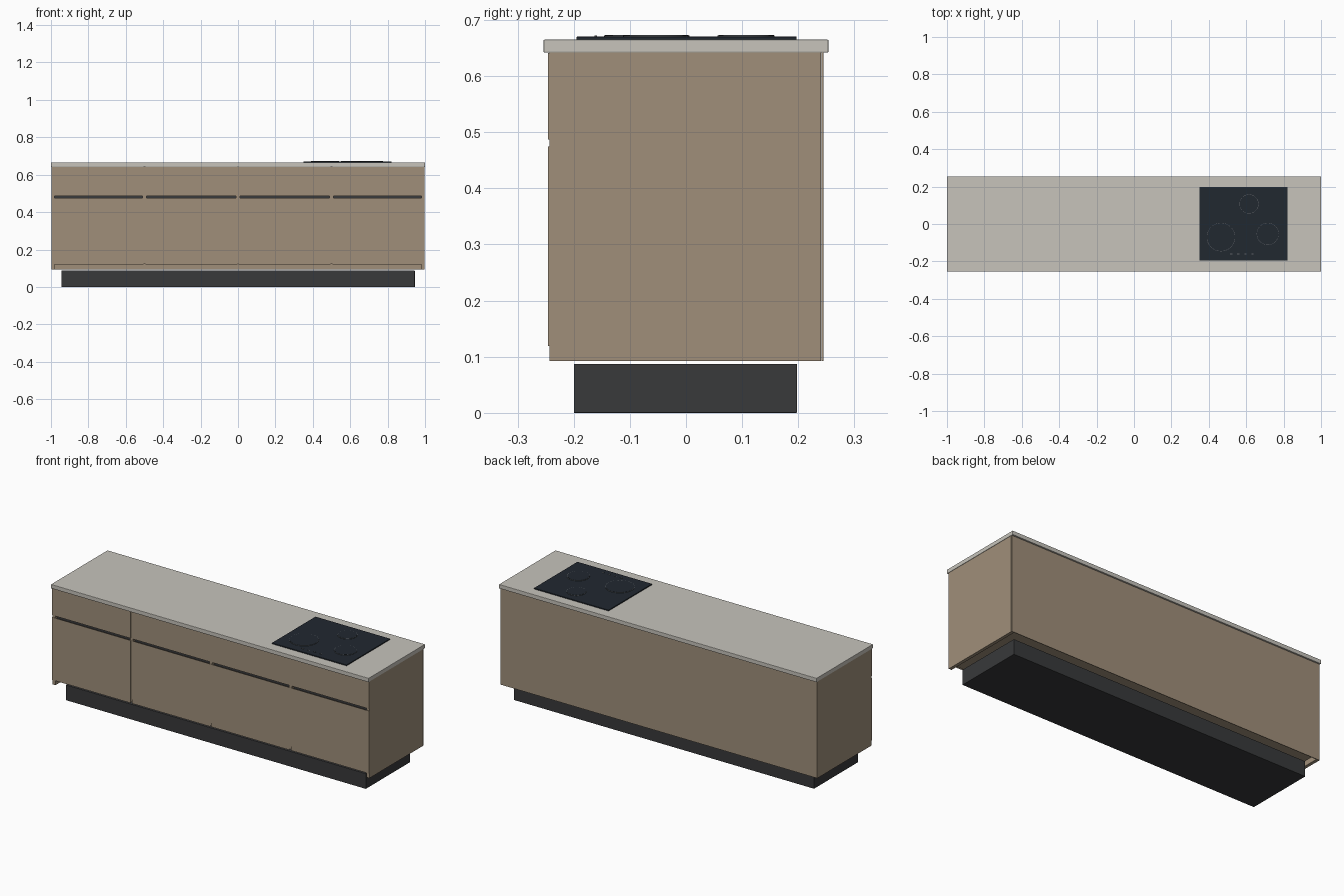
import bpy, bmesh, math

if "Cube" in bpy.data.objects:
    bpy.data.objects.remove(bpy.data.objects["Cube"])


def material(name, color):
    m = bpy.data.materials.new(name)
    m.diffuse_color = (*color, 1)
    m.use_nodes = True
    m.node_tree.nodes["Principled BSDF"].inputs["Base Color"].default_value = m.diffuse_color
    return m


WOOD = material("wood", (0.35, 0.275, 0.195))
STONE = material("stone", (0.57, 0.55, 0.50))
DARK = material("dark_plinth", (0.04, 0.041, 0.043))
GLASS = material("black_glass", (0.015, 0.021, 0.03))
MARK = material("hob_marking", (0.12, 0.13, 0.14))


def box(name, x, y, z, mat, bevel=0.0):
    """Box from (min, max) pairs on each axis."""
    bm = bmesh.new()
    bmesh.ops.create_cube(bm, size=1)
    for v in bm.verts:
        v.co = [(a + b) / 2 + c * (b - a) for (a, b), c in zip((x, y, z), v.co)]
    me = bpy.data.meshes.new(name)
    bm.to_mesh(me)
    bm.free()
    ob = bpy.data.objects.new(name, me)
    bpy.context.collection.objects.link(ob)
    me.materials.append(mat)
    if bevel:
        mod = ob.modifiers.new("bevel", 'BEVEL')
        mod.width = bevel
        mod.segments = 2
    return ob


def disc(name, x, y, r, z0, z1, mat):
    bpy.ops.mesh.primitive_cylinder_add(vertices=48, radius=r, depth=z1 - z0,
                                        location=(x, y, (z0 + z1) / 2))
    ob = bpy.context.object
    ob.name = name
    ob.data.materials.append(mat)
    bpy.ops.object.shade_smooth_by_angle(angle=math.radians(30))


# Plinth and worktop
box("plinth", (-0.945, 0.945), (-0.2, 0.198), (0, 0.087), DARK, 0.001)
box("countertop", (-1, 1), (-0.254, 0.254), (0.642, 0.665), STONE, 0.002)

# Carcass: sides and back reach lower than the raised floor panel
for s, side in ((-1, "left"), (1, "right")):
    box(f"{side}_side_panel", tuple(sorted((s * 0.98, s * 0.998))),
        (-0.243, 0.2405), (0.092, 0.642), WOOD)
box("back_panel", (-0.998, 0.998), (0.2415, 0.245), (0.092, 0.642), WOOD)
box("floor_panel", (-0.98, 0.98), (-0.24, 0.2405), (0.122, 0.14), WOOD)
for i, x in enumerate((-0.5, 0, 0.5)):
    box(f"partition_{i + 1}", (x - 0.01, x + 0.01), (-0.243, 0.2405), (0.14, 0.642), WOOD)

# Four bays, each with a drawer above a door and a dark finger channel between
edges = (-0.998, -0.5, 0, 0.5, 0.998)
for i in range(4):
    a = edges[i] + (0 if i == 0 else 0.0025 if i == 2 else 0.005)
    b = edges[i + 1] - (0 if i == 3 else 0.0025 if i == 1 else 0.005)
    box(f"door_{i + 1}", (a, b), (-0.246, -0.243), (0.119, 0.475), WOOD)
    box(f"drawer_front_{i + 1}", (a, b), (-0.246, -0.243), (0.487, 0.641), WOOD)
    c, d = max(edges[i] + 0.01, -0.98), min(edges[i + 1] - 0.01, 0.98)
    box(f"finger_channel_{i + 1}", (c, d), (-0.225, -0.22), (0.45, 0.51), DARK)

# Hob glass, with slightly raised cooking zones outlined by a thin rim
box("hob_glass", (0.35, 0.82), (-0.195, 0.197), (0.664, 0.6705), GLASS, 0.001)
for i, (x, y, r) in enumerate(((0.465, -0.07, 0.076), (0.715, -0.053, 0.059),
                               (0.615, 0.107, 0.051))):
    disc(f"zone_rim_{i + 1}", x, y, r, 0.670, 0.6727, MARK)
    disc(f"cooking_zone_{i + 1}", x, y, r - 0.0015, 0.670, 0.673, GLASS)
for i in range(4):
    x = 0.52 + i * 0.038
    box(f"touch_key_{i + 1}", (x - 0.006, x + 0.006), (-0.163, -0.159),
        (0.670, 0.6722), MARK)
